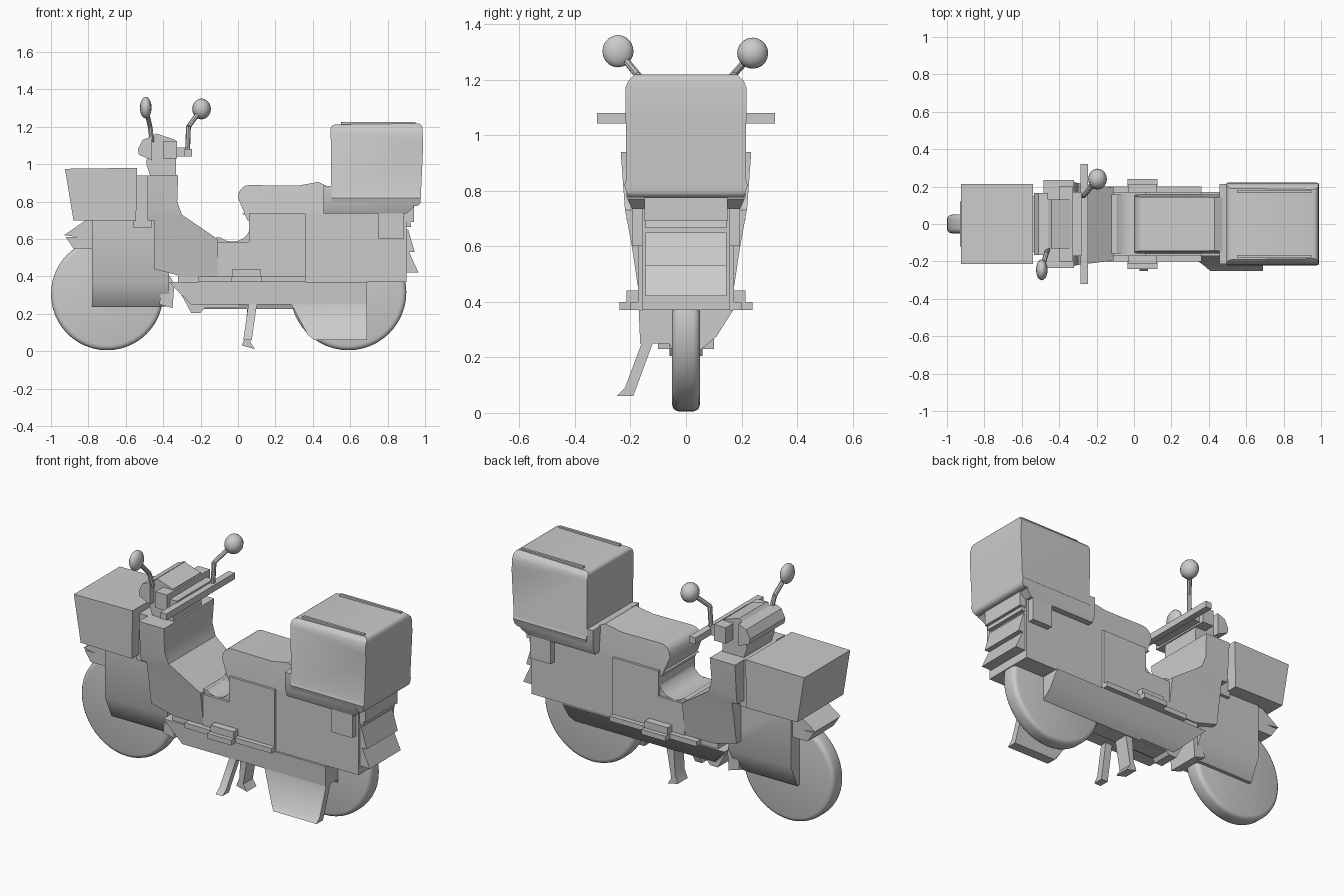
import bpy, bmesh
from math import sin, cos, pi, sqrt, radians, copysign
from mathutils import Vector, Matrix

if "Cube" in bpy.data.objects:
    bpy.data.objects.remove(bpy.data.objects["Cube"])

colour = (0.6, 0.6, 0.6, 1)
grey = bpy.data.materials.new("plain_grey")
grey.use_nodes = True
grey.diffuse_color = colour
grey.node_tree.nodes["Principled BSDF"].inputs["Base Color"].default_value = colour

# Shared levels and half widths
floor, deck, shelf, shield_top = 0.37, 0.4, 0.735, 0.94
body_half, panel_half, case_half = 0.158, 0.172, 0.215
wheel_radius, rear_radius = 0.3, 0.31
front_axle, rear_axle = -0.7, 0.59


def finish(name, bm, angle=32):
    bmesh.ops.recalc_face_normals(bm, faces=bm.faces)
    mesh = bpy.data.meshes.new(name)
    bm.to_mesh(mesh)
    bm.free()
    mesh.materials.append(grey)
    ob = bpy.data.objects.new(name, mesh)
    bpy.context.collection.objects.link(ob)
    bpy.ops.object.select_all(action='DESELECT')
    ob.select_set(True)
    bpy.context.view_layer.objects.active = ob
    bpy.ops.object.shade_smooth_by_angle(angle=radians(angle))


def arc(x, z, radius, start, end, steps=8):
    """Points of an arc in the side plane, angles in degrees."""
    turns = [radians(start + (end - start) * i / steps) for i in range(steps + 1)]
    return [(x + radius * cos(t), z + radius * sin(t)) for t in turns]


def width_at(table, z):
    for (low, narrow), (high, wide) in zip(table, table[1:]):
        if z <= high:
            return narrow + (wide - narrow) * max(z - low, 0) / (high - low)
    return table[-1][1]


def slab(name, outline, widths, rounding=0):
    """Side outline in x and z, with a half width fixed or varying with height."""
    table = widths if isinstance(widths, list) else [(0, widths)]
    bm = bmesh.new()
    face = bm.faces.new([bm.verts.new((x, -1, z)) for x, z in outline])
    result = bmesh.ops.extrude_face_region(bm, geom=[face])["geom"]
    for v in result:
        if isinstance(v, bmesh.types.BMVert):
            v.co.y = 1
    if rounding:
        across = [e for e in bm.edges if e.verts[0].co.y * e.verts[1].co.y < 0]
        bmesh.ops.bevel(bm, geom=across, offset=rounding, segments=4, profile=0.5, affect='EDGES')
    for z, half in table:
        bmesh.ops.bisect_plane(bm, geom=bm.verts[:] + bm.edges[:] + bm.faces[:],
                               plane_co=(0, 0, z), plane_no=(0, 0, 1))
    for v in bm.verts:
        v.co.y = copysign(width_at(table, v.co.z), v.co.y)
    finish(name, bm)


def block(name, back, front, bottom, top, half, rounding=0):
    slab(name, [(back, bottom), (front, bottom), (front, top), (back, top)], half, rounding)


def loft(name, section, start, end):
    """Cross-section in y and z, run between x limits that depend on height."""
    bm = bmesh.new()
    rings = [[bm.verts.new((limit(z), y, z)) for y, z in section] for limit in (start, end)]
    for ring in rings:
        bm.faces.new(ring)
    a, b = rings
    for i in range(len(a)):
        bm.faces.new((a[i - 1], a[i], b[i], b[i - 1]))
    finish(name, bm)


def pair(name, back, front, inner, outer, bottom, top):
    """The same block on the right and the left."""
    for label, side in (("right_", -1), ("left_", 1)):
        section = [(side * y, z) for y, z in
                   ((inner, bottom), (outer, bottom), (outer, top), (inner, top))]
        loft(label + name, section, lambda z: back, lambda z: front)


def wheel(name, x, radius):
    bm = bmesh.new()
    place = Matrix.Translation((x, 0, radius + 0.005)) @ Matrix.Rotation(pi / 2, 4, 'X')
    bmesh.ops.create_cone(bm, cap_ends=True, segments=48, radius1=radius, radius2=radius,
                          depth=0.1, matrix=place)
    rim = [e for e in bm.edges if abs(e.verts[0].co.y - e.verts[1].co.y) < 0.01]
    bmesh.ops.bevel(bm, geom=rim, offset=0.025, segments=3, profile=0.5, affect='EDGES')
    finish(name, bm, 40)


def mirror(label, foot, elbow, centre, radii):
    bm = bmesh.new()
    points = [Vector(p) for p in (foot, elbow, centre)]
    for p, q in zip(points, points[1:]):
        along = q - p
        turn = along.to_track_quat('Z', 'Y').to_matrix().to_4x4()
        bmesh.ops.create_cone(bm, cap_ends=True, segments=8, radius1=0.013, radius2=0.013,
                              depth=along.length, matrix=Matrix.Translation((p + q) / 2) @ turn)
    finish(label + "_mirror_stem", bm)
    bm = bmesh.new()
    bmesh.ops.create_uvsphere(bm, u_segments=16, v_segments=10, radius=1,
                              matrix=Matrix.Translation(centre) @ Matrix.Diagonal((*radii, 1)))
    finish(label + "_mirror", bm, 50)


# Wheels
wheel("front_wheel", front_axle, wheel_radius)
wheel("rear_wheel", rear_axle, rear_radius)

# Fork cover and front mudguard
slab("fork_cover", [(-0.78, 0.24), (-0.37, 0.24), (-0.37, 0.45), (-0.45, 0.7), (-0.78, 0.7)],
     [(0.24, 0.07), (floor, 0.13)])
slab("fork_nub", [(-0.42, 0.25), (-0.35, 0.23), (-0.34, 0.36), (-0.4, 0.46)], 0.1)
slab("front_mudguard", [(-0.5, 0.55), (-0.88, 0.55), (-0.92, 0.61), (-0.85, 0.61),
                        (-0.93, 0.62), (-0.8, 0.71), (-0.5, 0.71)], 0.12)

# Front carrier box
slab("front_box", [(-0.88, 0.7), (-0.545, 0.695), (-0.54, 0.98), (-0.925, 0.975)], case_half)
block("front_box_mount", -0.56, -0.46, 0.66, shield_top, 0.15)

# Leg shield, swept down to the footwell
slab("leg_shield", [(-0.485, shield_top), (-0.485, 0.7), (-0.45, 0.7), (-0.45, 0.44), (-0.3, deck),
                    (-0.11, deck), (-0.11, 0.6), (-0.3, 0.73), (-0.325, 0.8), (-0.32, shield_top)],
     [(deck, 0.165), (0.6, 0.195), (shelf, 0.22), (shield_top, 0.235)])

# Body, with a rounded footwell, and seat
slab("body", [(-0.32, floor), (0.9, floor), (0.9, shelf), (0.02, shelf)]
     + arc(-0.03, 0.685, 0.1, 20, -130) + [(-0.2, 0.6), (-0.32, 0.5)], body_half)
slab("seat", [(0.5, 0.7), (0.05, 0.7), (0, 0.82)] + arc(0.06, 0.83, 0.058, 180, 90, 5)
     + [(0.32, 0.885), (0.43, 0.905), (0.5, 0.87)], [(shelf, body_half), (0.9, 0.143)])
block("side_panel", -0.11, 0.36, deck, 0.585, panel_half)
block("side_panel_upper", 0.06, 0.36, 0.58, shelf, panel_half)

# Tail made of overlapping ridges
for number, bottom in enumerate((0.42, 0.53, 0.665)):
    reach = 0.965 - 0.02 * number
    slab(f"tail_ridge_{number}", [(0.85, bottom), (reach, bottom), (0.91, bottom + 0.12),
                                  (0.85, bottom + 0.12)], 0.145)

# Underbody, narrowing downwards
loft("underbody", [(-0.17, floor), (-0.165, 0.25), (-0.06, 0.25), (-0.05, 0.225), (0.05, 0.225),
                   (0.11, 0.275), (0.17, floor)],
     lambda z: -z, lambda z: 0.69)
slab("engine_sump", [(-0.34, floor), (-0.25, 0.205), (-0.2, 0.205), (-0.18, 0.23), (0, 0.23), (0, floor)], 0.06)

# Side stand and the wheel guard that shares its section
leg = [(-0.16, 0.34), (-0.16, 0.25), (-0.22, 0.09), (-0.25, 0.06), (-0.19, 0.06), (-0.12, 0.25), (-0.12, 0.34)]
loft("wheel_guard", leg,
     lambda z: rear_axle - sqrt(rear_radius ** 2 - (z - rear_radius) ** 2), lambda z: 0.69)
loft("side_stand", leg, lambda z: 0.02 + z / 7, lambda z: 0.065 + z / 7)
slab("centre_stand", [(0.05, 0.25), (0.04, 0.08), (0.02, 0.03), (0.09, 0.012), (0.065, 0.05), (0.1, 0.25)], 0.045)

# Running boards, foot pegs and rear lamps
pair("running_board", -0.21, 0.36, 0.1, 0.2, floor, deck)
pair("foot_peg", -0.035, 0.125, 0.1, 0.24, floor, deck)
pair("foot_peg_pad", -0.03, 0.12, 0.1, case_half, deck, 0.44)
pair("rear_lamp", 0.75, 0.885, 0.1, 0.195, 0.6, shelf)

# Top box, its carrier, latch and lid rails
slab("box_carrier", [(0.458, shelf), (0.9, shelf), (0.94, 0.77), (0.85, 0.85), (0.458, 0.885)],
     [(shelf, 0.195), (0.78, case_half)])
slab("top_box", [(0.5, 0.775), (0.975, 0.775), (0.99, 1.1), (0.985, 1.218), (0.495, 1.212)],
     [(0.78, 0.21), (0.82, 0.222), (0.84, case_half), (1.17, 0.218), (1.195, 0.208), (1.218, 0.185)], 0.025)
block("box_latch", 0.83, 0.94, 0.69, 0.78, 0.15)
pair("lid_rail", 0.55, 0.95, 0.165, 0.18, 1.2, 1.226)

# Handlebar and its head
slab("handlebar_head", [(-0.47, shield_top), (-0.33, shield_top), (-0.335, 1.13), (-0.44, 1.165),
                        (-0.48, 1.12), (-0.49, 1)], 0.13)
slab("headlamp", [(-0.46, 1.02), (-0.53, 1.05), (-0.535, 1.08), (-0.51, 1.13), (-0.46, 1.15)], 0.165)
block("switch_block", -0.4, -0.28, 1.04, 1.09, panel_half)
block("switch_cap", -0.4, -0.325, 1.03, 1.125, 0.2)
block("handlebar", -0.285, -0.245, 1.042, 1.08, 0.32)

# Mirrors
mirror("right", (-0.46, -0.14, 1.12), (-0.47, -0.16, 1.2), (-0.493, -0.245, 1.302), (0.031, 0.056, 0.058))
mirror("left", (-0.27, 0.15, 1.06), (-0.265, 0.155, 1.2), (-0.195, 0.24, 1.295), (0.05, 0.056, 0.056))
